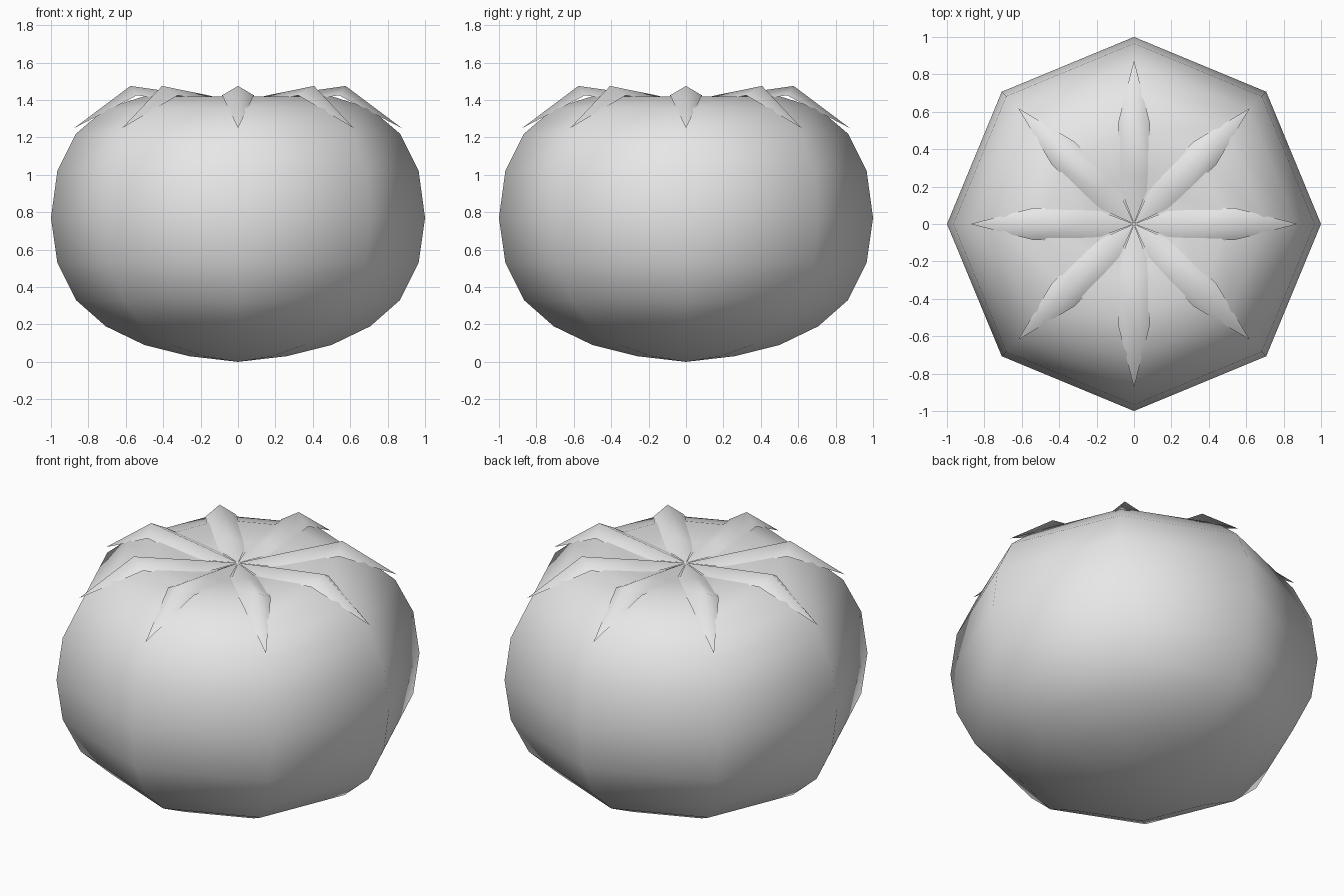
import bpy, bmesh, math

if "Cube" in bpy.data.objects:
    bpy.data.objects.remove(bpy.data.objects["Cube"])

grey = bpy.data.materials.new("light grey")
grey.diffuse_color = (0.8, 0.8, 0.8, 1)
grey.use_nodes = True
grey.node_tree.nodes["Principled BSDF"].inputs["Base Color"].default_value = grey.diffuse_color


def finish(bm, name):
    bmesh.ops.recalc_face_normals(bm, faces=bm.faces)
    # keep the outside of open sheets facing up
    if name.startswith("leaf") and sum(f.normal.z for f in bm.faces) < 0:
        bmesh.ops.reverse_faces(bm, faces=bm.faces)
    for f in bm.faces:
        f.smooth = True
    mesh = bpy.data.meshes.new(name)
    bm.to_mesh(mesh)
    bm.free()
    mesh.materials.append(grey)
    obj = bpy.data.objects.new(name, mesh)
    bpy.context.collection.objects.link(obj)
    return obj


# Fruit body: eight-sided lathe with a squashed profile and a dimpled top
SIDES = 8
heights = [0.03, 0.09, 0.19, 0.33, 0.53, 0.77, 1.02, 1.22, 1.355, 1.42, 1.39]
bm = bmesh.new()
rings = []
for i, z in enumerate(heights, 1):
    r = math.sin(math.pi * i / 12)
    rings.append([bm.verts.new((r * math.cos(math.tau * k / SIDES),
                                r * math.sin(math.tau * k / SIDES), z))
                  for k in range(SIDES)])
bottom = bm.verts.new((0, 0, 0))
top = bm.verts.new((0, 0, 1.36))
for k in range(SIDES):
    n = (k + 1) % SIDES
    bm.faces.new((bottom, rings[0][n], rings[0][k]))
    bm.faces.new((top, rings[-1][k], rings[-1][n]))
    for a, b in zip(rings, rings[1:]):
        bm.faces.new((a[k], a[n], b[n], b[k]))
finish(bm, "fruit_body")

# Leaves: ridged blades that rise from the dimple and bend down to a point
# each station: ridge radius, ridge height, edge radius, edge height, half width
stations = [(0.26, 1.43, 0.25, 1.382, 0.095), (0.575, 1.475, 0.54, 1.425, 0.085)]
for i in range(8):
    bm = bmesh.new()
    a = math.tau * i / 8
    c, s = math.cos(a), math.sin(a)

    def vert(r, w, z):
        return bm.verts.new((r * c - w * s, r * s + w * c, z))

    base, tip = vert(0, 0, 1.39), vert(0.875, 0, 1.25)
    rows = [(vert(er, -w, ez), vert(rr, 0, rz), vert(er, w, ez))
            for rr, rz, er, ez, w in stations]
    for j in (0, 1):
        bm.faces.new((base, rows[0][j], rows[0][j + 1]))
        bm.faces.new((rows[0][j], rows[1][j], rows[1][j + 1], rows[0][j + 1]))
        bm.faces.new((rows[1][j], tip, rows[1][j + 1]))
    finish(bm, f"leaf_{i + 1}")
